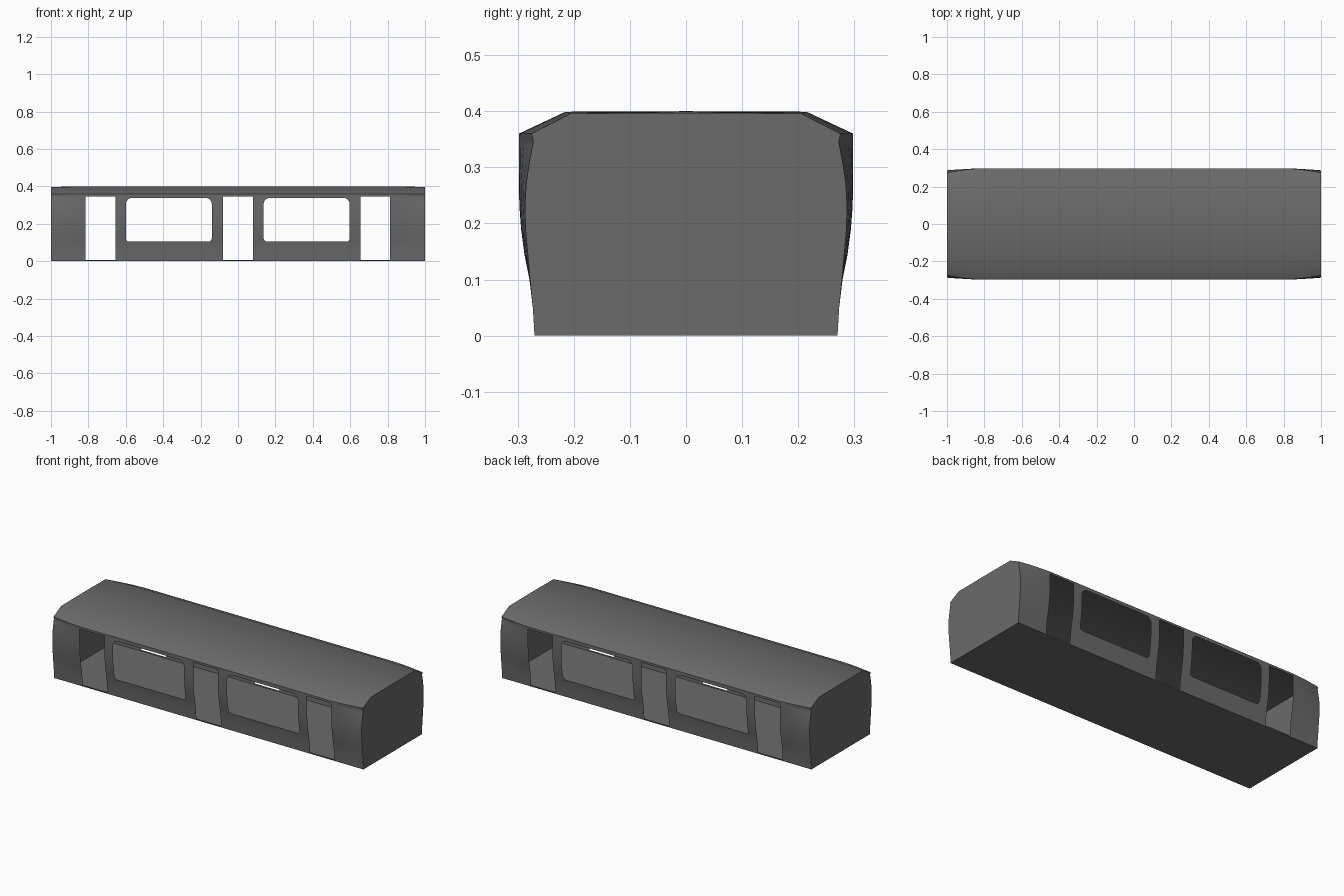
import bpy, bmesh, math

if "Cube" in bpy.data.objects:
    bpy.data.objects.remove(bpy.data.objects["Cube"])

# Half cross-section (z, y in the middle, y at the ends)
PROFILE = [(0, .27, .27), (.05, .273, .273), (.1, .279, .278), (.145, .288, .282),
           (.19, .294, .286), (.23, .297, .287), (.27, .298, .285), (.31, .298, .279),
           (.345, .298, .272), (.36, .298, .275)]
ROOF_EDGE = (.215, .205)
TOP = .36
DOORS = [(-.815, -.655), (-.08, .08), (.655, .812)]
WINDOWS = [(-.6, -.14), (.137, .597)]
DOOR_Z = (.007, .347)
WIN_Z = (.105, .339)
R_TOP, R_BOT = .035, .018

# Dark grey paint
paint = bpy.data.materials.new("dark_grey")
paint.diffuse_color = (.145, .145, .145, 1)
paint.use_nodes = True
paint.node_tree.nodes["Principled BSDF"].inputs["Base Color"].default_value = paint.diffuse_color


def taper(x):
    return max(0, (abs(x) - .8) / .2) ** 1.6


def wall_y(x, z):
    t = taper(x)
    for (z0, m0, e0), (z1, m1, e1) in zip(PROFILE, PROFILE[1:]):
        if z <= z1 + 1e-6:
            f = (z - z0) / (z1 - z0)
            m, e = m0 + (m1 - m0) * f, e0 + (e1 - e0) * f
            return m + (e - m) * t


def roof_section(x):
    t = taper(x)
    r = ROOF_EDGE[0] + (ROOF_EDGE[1] - ROOF_EDGE[0]) * t
    e, z = wall_y(x, TOP), .4 - .003 * t
    return [(-e, TOP), (-r, z - .001), (0, z), (r, z - .001), (e, TOP)]


def make(name, quads):
    bm = bmesh.new()
    for q in quads:
        bm.faces.new([bm.verts.new(p) for p in q])
    bmesh.ops.remove_doubles(bm, verts=bm.verts, dist=1e-5)
    bmesh.ops.dissolve_degenerate(bm, dist=1e-5, edges=bm.edges)
    me = bpy.data.meshes.new(name)
    bm.to_mesh(me)
    bm.free()
    me.materials.append(paint)
    ob = bpy.data.objects.new(name, me)
    bpy.context.collection.objects.link(ob)
    bpy.ops.object.select_all(action='DESELECT')
    ob.select_set(True)
    bpy.context.view_layer.objects.active = ob
    bpy.ops.object.shade_smooth_by_angle(angle=math.radians(30))
    return ob


def window_span(x, a, b):
    # Opening height at x, with rounded corners
    d = min(x - a, b - x)

    def drop(r):
        return r - math.sqrt(max(0, r * r - max(0, r - d) ** 2))
    return WIN_Z[0] + drop(R_BOT), WIN_Z[1] - drop(R_TOP)


# Stations along the length
ends = [.8, .85, .9, .95, 1]
stations = {s * e for e in ends for s in (-1, 1)}
for a, b in DOORS:
    stations |= {a, b}
for a, b in WINDOWS:
    for r in (R_TOP, R_BOT):
        for i in range(7):
            d = r * (1 - math.cos(math.pi / 12 * i))
            stations |= {round(a + d, 6), round(b - d, 6)}
xs = sorted(stations)
rows = sorted({p[0] for p in PROFILE} | {*DOOR_Z, *WIN_Z})


def strip(x0, x1, lo, hi):
    # Vertical wall strip; lo and hi give its limits at x0 and x1
    out = []
    for z0, z1 in zip(rows, rows[1:]):
        a0, a1 = [min(max(z, lo[0]), hi[0]) for z in (z0, z1)]
        b0, b1 = [min(max(z, lo[1]), hi[1]) for z in (z0, z1)]
        if a1 - a0 < 1e-6 and b1 - b0 < 1e-6:
            continue
        out.append([(x, -wall_y(x, z), z) for x, z in
                    ((x0, a0), (x1, b0), (x1, b1), (x0, a1))])
    return out


# Side walls with door and window openings, mirrored to the back
quads = []
for x0, x1 in zip(xs, xs[1:]):
    c = (x0 + x1) / 2
    gap = None
    for a, b in DOORS:
        if a < c < b:
            gap = (DOOR_Z, DOOR_Z)
    for a, b in WINDOWS:
        if a < c < b:
            gap = (window_span(x0, a, b), window_span(x1, a, b))
    if gap:
        quads += strip(x0, x1, (0, 0), (gap[0][0], gap[1][0]))
        quads += strip(x0, x1, (gap[0][1], gap[1][1]), (TOP, TOP))
    else:
        quads += strip(x0, x1, (0, 0), (TOP, TOP))
walls = make("side_walls", quads)
mirror = walls.modifiers.new("mirror", 'MIRROR')
mirror.use_axis = (False, True, False)

# Roof with chamfered edges
quads = []
for x0, x1 in zip(xs, xs[1:]):
    s0, s1 = roof_section(x0), roof_section(x1)
    for i in range(4):
        quads.append([(x0, *s0[i]), (x1, *s1[i]), (x1, *s1[i + 1]), (x0, *s0[i + 1])])
make("roof", quads)

# Floor
make("floor", [[(-1, -.27, 0), (-1, .27, 0), (1, .27, 0), (1, -.27, 0)]])

# End walls
for name, x in (("left_end", -1), ("right_end", 1)):
    right = [(e, z) for z, m, e in PROFILE[:-1]]
    left = [(-y, z) for y, z in reversed(right)]
    loop = [(x, y, z) for y, z in right + roof_section(x)[::-1] + left]
    make(name, [loop if x > 0 else loop[::-1]])
